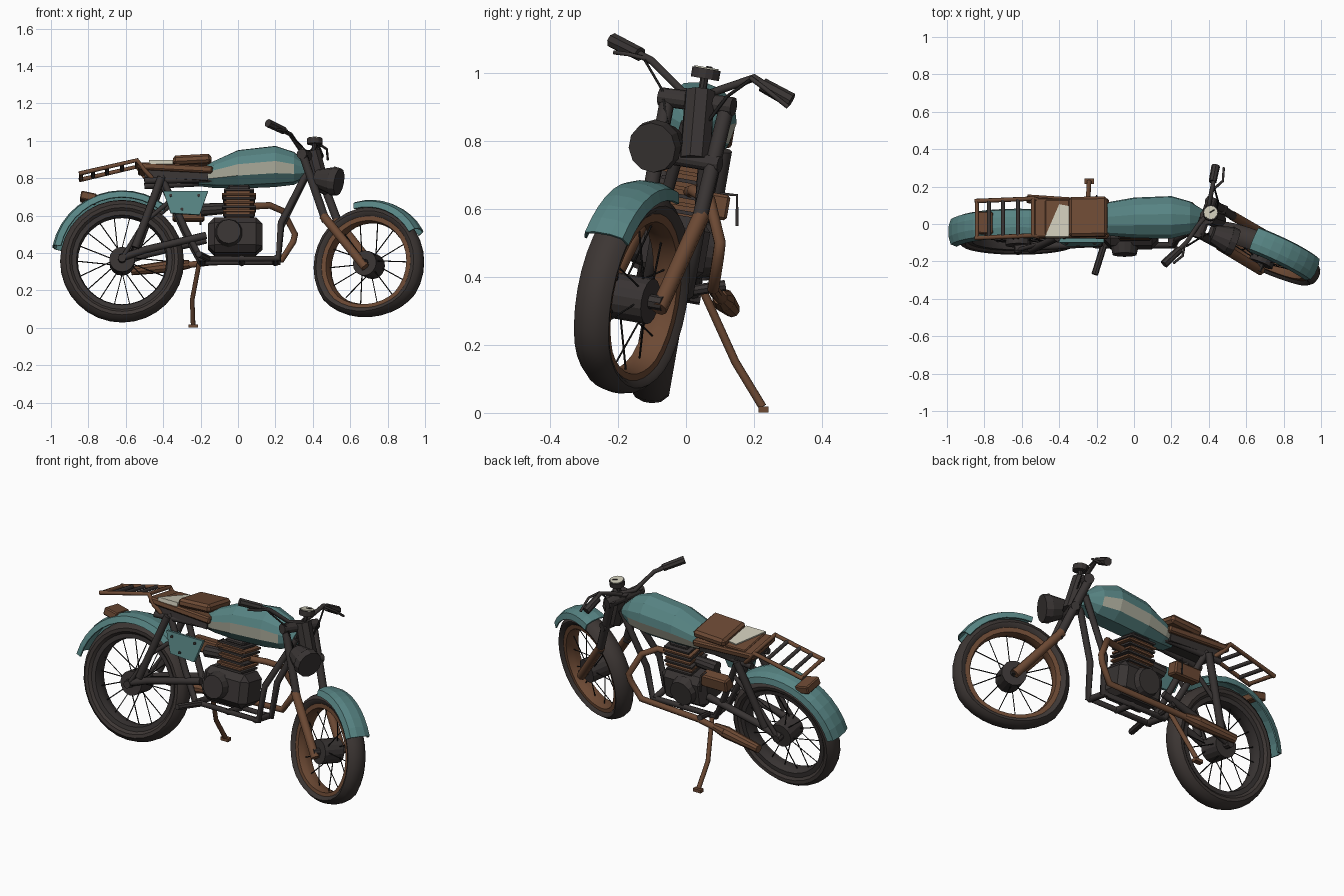
import bpy, bmesh, math
from mathutils import Matrix, Vector

cube = bpy.data.objects.get("Cube")
if cube:
    bpy.data.objects.remove(cube, do_unlink=True)

# Flat colours
def paint(name, r, g, b):
    m = bpy.data.materials.new(name)
    m.use_nodes = True
    m.diffuse_color = (r, g, b, 1)
    m.node_tree.nodes["Principled BSDF"].inputs["Base Color"].default_value = (r, g, b, 1)
    return m

TEAL = paint("teal paint", .095, .23, .228)
RUST = paint("rust brown", .15, .067, .034)
DARK = paint("dark metal", .040, .034, .033)
RUBBER = paint("rubber", .046, .037, .034)
CREAM = paint("cream", .6, .58, .47)
STRIPE = paint("faded stripe", .40, .40, .32)
BLACK = paint("black wire", .012, .011, .011)

# Spaces: the bike leans on its stand, the front wheel is turned
WORLD = Matrix.Identity(4)
LEAN = Matrix.Translation((0, -.118, 0)) @ Matrix.Rotation(math.radians(-10), 4, 'X')
REAR = LEAN @ Matrix.Translation((-.62, 0, .362))
FRONT = LEAN @ Matrix.Translation((.70, -.099, .325)) @ Matrix.Rotation(math.radians(-23), 4, 'Z')

def put_mesh(name, me, space, smooth=None):
    ob = bpy.data.objects.new(name, me)
    ob.matrix_world = space
    bpy.context.collection.objects.link(ob)
    if smooth:
        bpy.ops.object.select_all(action='DESELECT')
        ob.select_set(True)
        bpy.context.view_layer.objects.active = ob
        bpy.ops.object.shade_smooth_by_angle(angle=math.radians(smooth))
    return ob

def put(name, bm, mats, space, smooth=None):
    bmesh.ops.recalc_face_normals(bm, faces=bm.faces)
    me = bpy.data.meshes.new(name)
    for m in mats:
        me.materials.append(m)
    bm.to_mesh(me)
    bm.free()
    return put_mesh(name, me, space, smooth)

def tubes(name, paths, r, mat, space=WORLD, res=2):
    cu = bpy.data.curves.new(name, 'CURVE')
    cu.dimensions = '3D'
    cu.bevel_depth, cu.bevel_resolution, cu.use_fill_caps = r, res, True
    cu.materials.append(mat)
    for path in paths:
        sp = cu.splines.new('POLY')
        sp.points.add(len(path) - 1)
        for p, co in zip(sp.points, path):
            p.co = (*co, 1)
    tmp = bpy.data.objects.new(name + "_path", cu)
    me = bpy.data.meshes.new_from_object(tmp)
    bpy.data.objects.remove(tmp)
    return put_mesh(name, me, space)

def pair(name, path, r, mat):
    tubes(name, [[(x, s * y, z) for x, y, z in path] for s in (1, -1)], r, mat, LEAN)

def rod(name, a, b, r1, r2, mat, space=WORLD, sides=12):
    a, b = Vector(a), Vector(b)
    bm = bmesh.new()
    m = Matrix.Translation((a + b) / 2) @ (b - a).to_track_quat('Z', 'Y').to_matrix().to_4x4()
    bmesh.ops.create_cone(bm, cap_ends=True, segments=sides, radius1=r1, radius2=r2,
                          depth=(b - a).length, matrix=m)
    return put(name, bm, [mat], space)

def box(name, c, size, mat, space=LEAN, tilt=0, bevel=0):
    bm = bmesh.new()
    m = Matrix.Translation(c) @ Matrix.Rotation(math.radians(tilt), 4, 'Y') @ Matrix.Diagonal((*size, 1))
    bmesh.ops.create_cube(bm, size=1, matrix=m)
    if bevel:
        bmesh.ops.bevel(bm, geom=bm.edges[:], offset=bevel, segments=1, affect='EDGES')
    return put(name, bm, [mat], space)

def plate(name, pts, vec, mat):
    bm = bmesh.new()
    f = bm.faces.new([bm.verts.new(p) for p in pts])
    ex = bmesh.ops.extrude_face_region(bm, geom=[f], use_keep_orig=True)
    bmesh.ops.translate(bm, vec=vec, verts=[v for v in ex["geom"] if isinstance(v, bmesh.types.BMVert)])
    return put(name, bm, [mat], LEAN)

def ring(name, profile, mat, space, squash, segs=32):
    # closed (radius, side) profile turned about the axle, flattened below when squashed
    bm = bmesh.new()
    rows = []
    for i in range(segs):
        a = math.tau * i / segs
        row = []
        for r, y in profile:
            z = r * math.sin(a)
            if squash and z < -.17:
                z = -.17 + (z + .17) * .78
            row.append(bm.verts.new((r * math.cos(a), y, z)))
        rows.append(row)
    n = len(profile)
    for i in range(segs):
        p, q = rows[i], rows[(i + 1) % segs]
        for j in range(n):
            bm.faces.new((p[j], p[(j + 1) % n], q[(j + 1) % n], q[j]))
    return put(name, bm, [mat], space, 35)

def fender(name, space, r, a0, a1, half, steps):
    bm = bmesh.new()
    prof = [(-half, -.045), (-half * .85, -.012), (-half * .35, 0),
            (half * .35, 0), (half * .85, -.012), (half, -.045)]
    rows = []
    for i in range(steps + 1):
        a = math.radians(a0 + (a1 - a0) * i / steps)
        rows.append([bm.verts.new(((r + d) * math.cos(a), y, (r + d) * math.sin(a))) for y, d in prof])
    for p, q in zip(rows, rows[1:]):
        for j in range(len(prof) - 1):
            bm.faces.new((p[j], p[j + 1], q[j + 1], q[j]))
    ob = put(name, bm, [TEAL], space)
    ob.modifiers.new("thickness", 'SOLIDIFY').thickness = .008

# Wheels
for name, space, r, w, rim, rim_mat, count in (("rear", REAR, .331, .058, .262, DARK, 18),
                                               ("front", FRONT, .314, .056, .252, RUST, 14)):
    flat = name == "front"
    tyre = [(rim, .6 * w), (rim + .02, .95 * w), (r - .03, w), (r - .008, .65 * w), (r, .2 * w)]
    ring(name + "_tyre", tyre + [(a, -b) for a, b in reversed(tyre)], RUBBER, space, flat)
    band = [(rim + .008, .72 * w), (rim - .018, .7 * w), (rim - .026, .2 * w)]
    ring(name + "_rim", band + [(a, -b) for a, b in reversed(band)], rim_mat, space, flat)
    wires = []
    for i in range(count):
        a, s = math.tau * i / count, (1 if i % 2 else -1)
        b = a + .25 * (1 if i % 4 < 2 else -1)
        end = rim - .022 - (.014 if flat and math.sin(a) < -.75 else 0)
        wires.append([(.05 * math.cos(b), s * .04, .05 * math.sin(b)), (end * math.cos(a), 0, end * math.sin(a))])
    tubes(name + "_spokes", wires, .003, BLACK, space, 0)
    rod(name + "_hub", (0, -.06, 0), (0, .06, 0), .068, .068, DARK, space, 16)
    rod(name + "_axle", (0, -.1, 0), (0, .1, 0), .022, .022, DARK, space, 8)
fender("rear_fender", REAR, .380, 52, 168, .08, 12)
fender("front_fender", FRONT, .348, 30, 101, .072, 8)

# Fork and steering
tubes("fork_upper_legs", [[(.34, -.05, .945), (.47, -.12, .57)], [(.40, .125, .92), (.54, .035, .55)]], .023, DARK)
tubes("fork_lower_legs", [[(.455, -.115, .60), (.68, -.25, .325)], [(.525, .045, .58), (.74, -.08, .305)]], .025, RUST)
rod("top_clamp", (.34, -.075, .93), (.42, .14, .90), .028, .028, DARK)
rod("lower_clamp", (.41, -.08, .76), (.48, .10, .73), .024, .024, DARK)
rod("head_tube", (.395, .042, .945), (.45, .025, .745), .046, .046, DARK, sides=8)
rod("headlamp", (.42, -.052, .80), (.51, -.088, .785), .048, .076, DARK)
rod("headlamp_rim", (.505, -.086, .786), (.54, -.10, .78), .078, .074, DARK)
GAUGE = LEAN @ Matrix.Translation((.41, 0, .998))
rod("gauge", (0, 0, 0), (0, 0, .03), .042, .042, DARK, GAUGE)
rod("gauge_face", (0, 0, .03), (0, 0, .034), .036, .036, CREAM, GAUGE)
rod("gauge_needle", (-.004, 0, .035), (.02, .015, .035), .003, .003, DARK, GAUGE, 4)
rod("gauge_stem", (.40, .043, .92), (.41, .055, .99), .012, .012, DARK, sides=8)
tubes("handlebar", [[(.40, .06, .935), (.34, -.01, .945), (.28, -.10, 1.035), (.17, -.205, 1.09)],
                    [(.38, .06, .935), (.40, .10, .95), (.42, .20, .985), (.435, .30, .92)]], .012, DARK)
rod("right_grip", (.245, -.135, 1.055), (.16, -.215, 1.095), .021, .023, DARK, sides=8)
rod("left_grip", (.42, .225, .965), (.437, .31, .918), .021, .023, DARK, sides=8)
tubes("levers", [[(.27, -.11, 1.04), (.26, -.17, 1.055), (.21, -.21, 1.06)],
                 [(.43, .19, .985), (.475, .23, .955), (.48, .30, .90)]], .007, DARK, res=1)
tubes("cables", [[(.28, -.12, 1.035), (.36, -.07, .95), (.40, -.05, .82)],
                 [(.43, .19, .98), (.45, .12, .93), (.44, .06, .85)]], .005, BLACK, res=0)

# Frame
pair("cradle", [(.38, .03, .86), (.23, .06, .56), (.215, .06, .365), (-.2, .06, .365),
                (-.28, .065, .52), (-.41, .075, .81)], .018, DARK)
pair("seat_rail", [(.38, .02, .86), (-.1, .05, .80), (-.5, .08, .785)], .018, DARK)
pair("swingarm", [(-.63, .078, .365), (-.5, .075, .41), (-.17, .07, .49)], .02, DARK)
pair("rear_shock", [(-.55, .095, .42), (-.41, .095, .80)], .021, DARK)
pair("fender_stay", [(-.61, .085, .38), (-.50, .085, .56), (-.36, .07, .68)], .012, DARK)
tubes("cross_bars", [[(x, -.07, .365), (x, .07, .365)] for x in (.20, .02, -.19)], .018, DARK, LEAN)
rod("right_footpeg", (-.16, -.11, .37), (-.21, -.27, .395), .018, .018, DARK, sides=8)
rod("left_footpeg", (-.16, .02, .36), (-.17, .115, .375), .016, .016, DARK, sides=8)
tubes("kickstand", [[(-.205, .05, .36), (-.245, .145, .15), (-.24, .225, .018)]], .013, RUST)
box("kickstand_foot", (-.24, .228, .01), (.05, .03, .018), RUST, WORLD)

# Tank: lofted sections of x, half width, bottom and top
half = [(0, 1), (.5, .94), (.88, .74), (1, .52), (.9, .22), (.5, 0)]
loop = half + [(-u, t) for u, t in reversed(half[1:])]
bm = bmesh.new()
rows = []
for x, w, lo, hi in ((-.21, .065, .775, .86), (-.13, .092, .768, .905), (0, .11, .766, .965),
                     (.2, .115, .775, .988), (.3, .088, .785, .955), (.37, .045, .82, .89)):
    rows.append([bm.verts.new((x, u * w, lo + t * (hi - lo))) for u, t in loop])
n = len(loop)
for i, (p, q) in enumerate(zip(rows, rows[1:])):
    for j in range(n):
        f = bm.faces.new((p[j], p[(j + 1) % n], q[(j + 1) % n], q[j]))
        f.material_index = int(j in (3, 7) and i < 4)
bm.faces.new(rows[0])
bm.faces.new(rows[-1])
put("fuel_tank", bm, [TEAL, STRIPE], LEAN)

# Seat, rack and bodywork
box("seat_base", (-.335, 0, .853), (.40, .215, .038), RUST, tilt=3, bevel=.008)
box("seat_pan", (-.33, 0, .815), (.34, .17, .04), DARK, tilt=3)
box("seat_cushion", (-.245, 0, .90), (.205, .215, .048), RUST, tilt=-3, bevel=.014)
box("worn_padding", (-.41, 0, .874), (.13, .19, .024), RUST, bevel=.005)
plate("torn_cream_patch", [(-.475, -.105, .886), (-.348, -.105, .886), (-.348, .06, .886), (-.40, .07, .886)],
      (0, 0, .007), CREAM)
plate("cream_edge", [(-.475, -.098, .870), (-.348, -.098, .870), (-.348, -.098, .892), (-.475, -.098, .892)],
      (0, -.008, 0), CREAM)
pair("rack_rails", [(-.85, .10, .82), (-.54, .10, .893), (-.50, .10, .84), (-.46, .08, .80)], .012, RUST)
for name, mat, spots in (("rack_ends", RUST, (-.84, -.54)), ("rack_slats", DARK, (-.775, -.70, -.62))):
    tubes(name, [[(x, -.1, .82 + (x + .85) * .235), (x, .1, .82 + (x + .85) * .235)] for x in spots],
          .011, mat, LEAN)
box("tail_light", (-.80, 0, .705), (.085, .12, .045), RUST, tilt=12, bevel=.006)
plate("side_panel", [(-.40, -.108, .725), (-.16, -.108, .725), (-.205, -.108, .595), (-.36, -.108, .605)],
      (0, .02, 0), TEAL)
for i, (x, z) in enumerate(((-.36, .70), (-.21, .70), (-.30, .625))):
    rod(f"panel_bolt_{i}", (x, -.115, z), (x, -.106, z), .008, .008, DARK, LEAN, 8)
box("tool_box", (-.265, .10, .635), (.17, .07, .075), RUST, bevel=.008)
tubes("box_strap", [[(-.2, .10, .645), (-.2, .15, .64), (-.2, .15, .55)]], .005, DARK, res=1)

# Engine
box("crankcase", (-.015, 0, .495), (.29, .19, .19), DARK, bevel=.035)
rod("clutch_cover", (-.05, -.135, .50), (-.05, -.08, .50), .065, .078, DARK, LEAN, 14)
rod("flywheel_cover", (-.03, .08, .50), (-.03, .125, .50), .085, .07, DARK, LEAN, 14)
box("cylinder", (0, 0, .655), (.13, .12, .17), RUST)
for i in range(7):
    box(f"cooling_fin_{i}", (.005, 0, .60 + i * .023), (.16 + .01 * (i % 3), .15, .011),
        RUST if i in (1, 3, 5) else DARK)
box("cylinder_head", (.005, 0, .752), (.12, .11, .03), DARK, bevel=.01)
rod("carburettor", (-.20, 0, .64), (-.06, 0, .65), .035, .03, DARK, LEAN, 10)

# Exhaust on the left side
tubes("exhaust_pipe", [[(.07, .01, .65), (.17, .02, .655), (.24, .07, .625), (.305, .10, .50),
                        (.295, .095, .46), (.235, .08, .365), (-.15, .09, .35), (-.28, .105, .335)]], .018, RUST)
rod("muffler", (-.26, .10, .340), (-.34, .11, .332), .022, .034, RUST, sides=10)
rod("muffler_end", (-.34, .11, .332), (-.57, .135, .305), .034, .024, RUST, sides=10)
